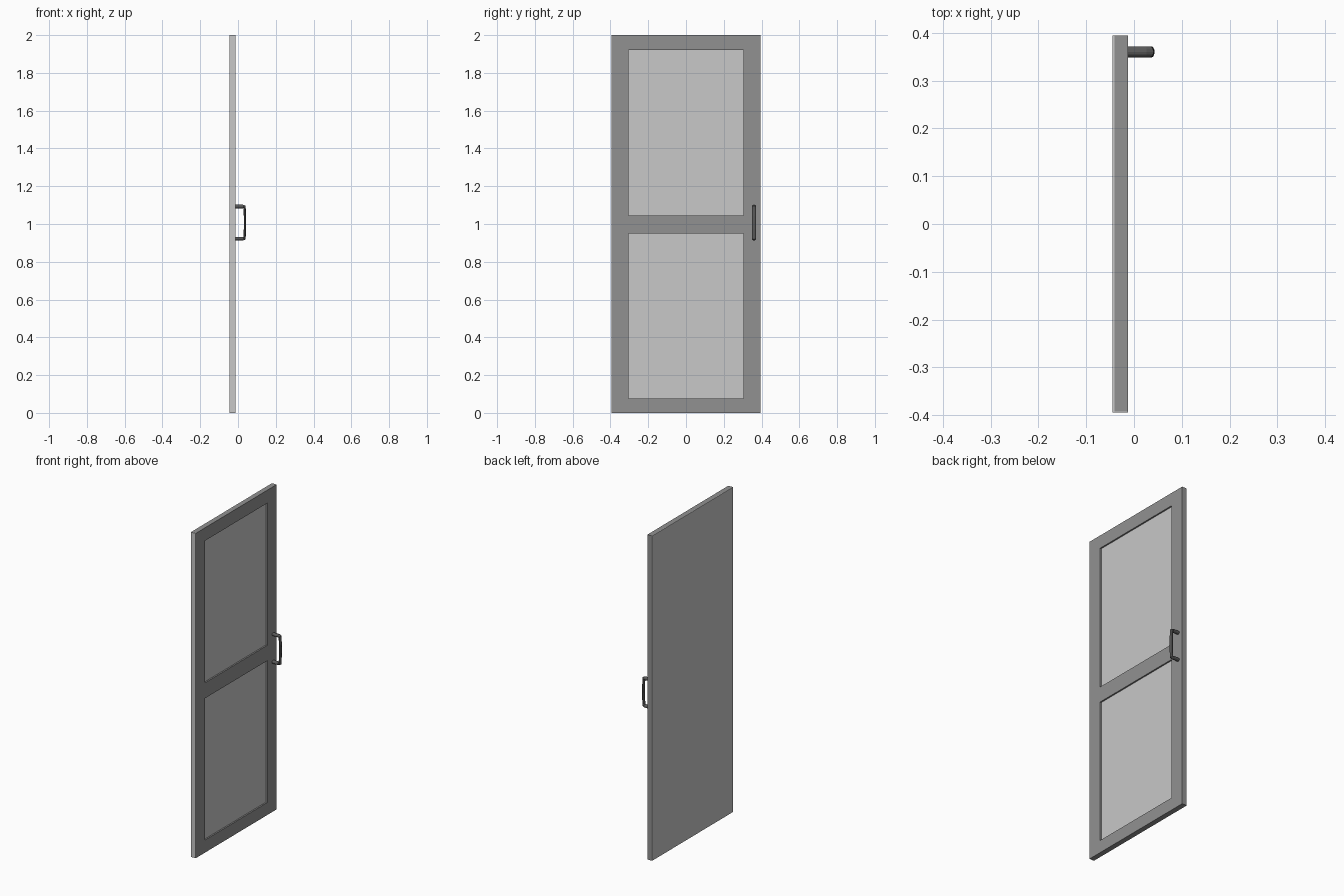
import bpy, bmesh, math
from mathutils import Vector

if "Cube" in bpy.data.objects:
    bpy.data.objects.remove(bpy.data.objects["Cube"])


def material(name, v):
    m = bpy.data.materials.new(name)
    m.diffuse_color = (v, v, v, 1)
    m.use_nodes = True
    m.node_tree.nodes["Principled BSDF"].inputs["Base Color"].default_value = m.diffuse_color
    return m


LIGHT = material("light grey", 0.58)
DARK = material("mid grey", 0.285)
METAL = material("dark handle grey", 0.1)


def make(name, bm, mat):
    bmesh.ops.recalc_face_normals(bm, faces=bm.faces)
    me = bpy.data.meshes.new(name)
    bm.to_mesh(me)
    bm.free()
    me.materials.append(mat)
    ob = bpy.data.objects.new(name, me)
    bpy.context.collection.objects.link(ob)
    return ob


def box(name, x, y, z, mat):
    bm = bmesh.new()
    bmesh.ops.create_cube(bm, size=1)
    for v in bm.verts:
        for i, (a, b) in enumerate((x, y, z)):
            v.co[i] = a if v.co[i] < 0 else b
    return make(name, bm, mat)


BACK, SEAM, PANEL, FRONT = -0.045, -0.041, -0.022, -0.013
W, IN, SKIN = 0.394, 0.304, 0.002

# door back and the light hinge-side edge
box("door_back", (BACK, SEAM), (-W, W), (0, 2), LIGHT)
box("hinge_edge", (SEAM, FRONT), (-W, -W + SKIN), (0, 2), LIGHT)

# frame stiles and rails
fx = (SEAM, FRONT)
box("left_stile", fx, (-W + SKIN, -IN), (0, 2), DARK)
box("right_stile", fx, (IN, W), (0, 2), DARK)
for name, z in (("bottom_rail", (0, 0.077)), ("middle_rail", (0.95, 1.045)),
                ("top_rail", (1.92, 2))):
    box(name, fx, (-IN, IN), z, DARK)

# recessed panels
for name, z in (("lower_panel", (0.077, 0.95)), ("upper_panel", (1.045, 1.92))):
    box(name, (SEAM, PANEL), (-IN, IN), z, LIGHT)

# pull handle: flattened round section swept along a slightly bowed U
half = [(FRONT, 0.085, 0.010), (0.026, 0.085, 0.010), (0.034, 0.083, 0.009),
        (0.035, 0.074, 0.006), (0.0365, 0.035, 0.006)]
path = half + [(0.037, 0, 0.006)] + [(x, -z, r) for x, z, r in reversed(half)]
pts = [Vector((x, 0.36, 1.0075 + z)) for x, z, r in path]
bm = bmesh.new()
rings, N = [], 12
for i, p in enumerate(pts):
    t = (pts[min(i + 1, len(pts) - 1)] - pts[max(i - 1, 0)]).normalized()
    side = Vector((0, 1, 0))
    out = t.cross(side)
    r = path[i][2]
    rings.append([bm.verts.new(p + side * 0.0115 * math.cos(a) + out * r * math.sin(a))
                  for a in (2 * math.pi * k / N for k in range(N))])
for a, b in zip(rings, rings[1:]):
    for k in range(N):
        bm.faces.new((a[k], a[(k + 1) % N], b[(k + 1) % N], b[k]))
bm.faces.new(rings[0])
bm.faces.new(rings[-1])
make("pull_handle", bm, METAL)
